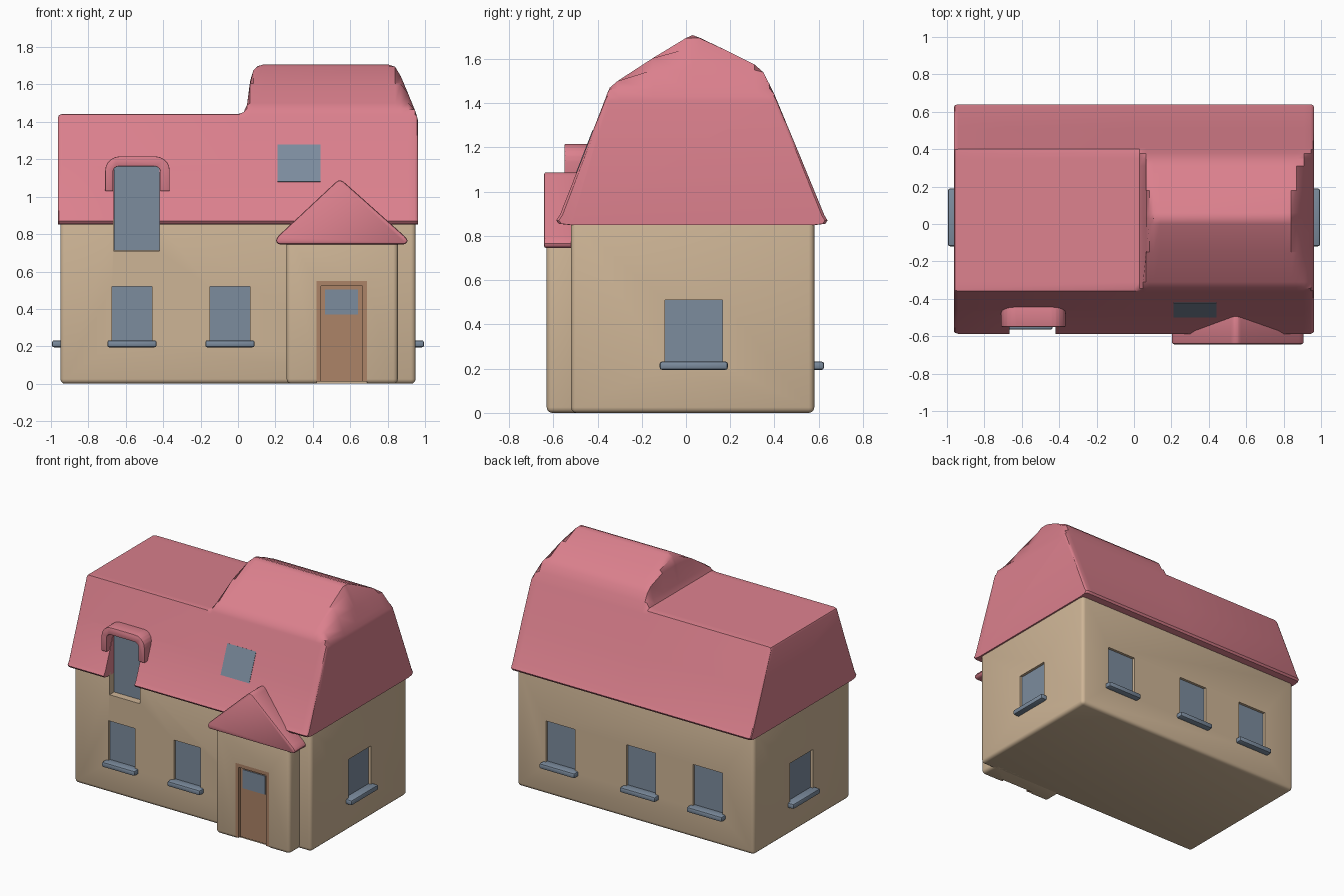
import bpy, bmesh, math
from mathutils import Vector

if "Cube" in bpy.data.objects:
    bpy.data.objects.remove(bpy.data.objects["Cube"])


def material(name, rgb):
    m = bpy.data.materials.new(name)
    lin = [((c / 255 + 0.055) / 1.055) ** 2.4 for c in rgb]
    m.diffuse_color = (*lin, 1)
    m.use_nodes = True
    m.node_tree.nodes["Principled BSDF"].inputs["Base Color"].default_value = m.diffuse_color
    return m


PINK = material("pink_roof", (219, 128, 141))
BEIGE = material("beige_plaster", (206, 181, 150))
BLUE = material("blue_grey_glass", (124, 140, 158))
BROWN = material("brown_door", (172, 131, 103))


def finish(name, bm, mat, bevel=0.0, segments=3):
    bmesh.ops.recalc_face_normals(bm, faces=bm.faces)
    if bevel:
        bmesh.ops.bevel(bm, geom=bm.edges[:], offset=bevel, segments=segments,
                        profile=0.5, affect='EDGES', clamp_overlap=True)
    me = bpy.data.meshes.new(name)
    bm.to_mesh(me)
    bm.free()
    me.materials.append(mat)
    ob = bpy.data.objects.new(name, me)
    bpy.context.collection.objects.link(ob)
    return ob


def box(name, lo, hi, mat, bevel=0.0, segments=3):
    bm = bmesh.new()
    bmesh.ops.create_cube(bm, size=1)
    for v in bm.verts:
        v.co = Vector([(a + b) / 2 + c * (b - a) for a, b, c in zip(lo, hi, v.co)])
    return finish(name, bm, mat, bevel, segments)


def prism(name, points, y0, y1, mat, bevel=0.0):
    """Outline in x, z extruded along y."""
    bm = bmesh.new()
    face = bm.faces.new([bm.verts.new((x, y0, z)) for x, z in points])
    out = bmesh.ops.extrude_face_region(bm, geom=[face])
    bmesh.ops.translate(bm, vec=(0, y1 - y0, 0),
                        verts=[g for g in out['geom'] if isinstance(g, bmesh.types.BMVert)])
    return finish(name, bm, mat, bevel, 2)


def cut(ob, lo, hi):
    """Subtract a box from an object."""
    cutter = box("cutter", lo, hi, ob.data.materials[0])
    cutter.hide_render = True
    mod = ob.modifiers.new("cut", 'BOOLEAN')
    mod.operation, mod.solver, mod.object = 'DIFFERENCE', 'EXACT', cutter
    bpy.context.view_layer.objects.active = ob
    bpy.ops.object.modifier_apply(modifier=mod.name)
    bpy.data.objects.remove(cutter)


# Main walls
walls = box("walls", (-0.95, -0.52, 0), (0.95, 0.58, 0.88), BEIGE, 0.025)

# Roof: one profile (y, z) lofted along x, clipped to a height at each station
profile = [(-0.53, 0.85), (-0.575, 0.855), (-0.587, 0.87), (-0.57, 0.895),
           (-0.46, 1.175), (-0.365, 1.42), (-0.358, 1.44), (-0.345, 1.47), (-0.31, 1.50),
           (-0.15, 1.604), (0, 1.695), (0.03, 1.708), (0.06, 1.697), (0.18, 1.64),
           (0.31, 1.575), (0.35, 1.54), (0.378, 1.485), (0.40, 1.44), (0.408, 1.42),
           (0.51, 1.175), (0.625, 0.895), (0.64, 0.87), (0.63, 0.855), (0.59, 0.85)]
stations = [(-0.962, 1.425, 0.98), (-0.957, 1.436, 0.992), (-0.94, 1.442, 1), (0.0, 1.442, 1),
            (0.03, 1.452, 1), (0.048, 1.49, 1), (0.065, 1.62, 1), (0.082, 1.675, 1),
            (0.105, 1.698, 1), (0.14, 1.71, 1), (0.80, 1.71, 1), (0.84, 1.695, 1),
            (0.87, 1.645, 1), (0.91, 1.55, 1), (0.945, 1.465, 1), (0.957, 1.43, 0.992),
            (0.962, 1.41, 0.98)]
bm = bmesh.new()
rings = [[bm.verts.new((x, 0.02 + (y - 0.02) * s, min(z, cap))) for y, z in profile]
         for x, cap, s in stations]
n = len(profile)
for a, b in zip(rings, rings[1:]):
    for i in range(n):
        j = (i + 1) % n
        bm.faces.new((a[i], a[j], b[j], b[i]))
bm.faces.new(rings[0])
bm.faces.new(rings[-1])
roof = finish("main_roof", bm, PINK)

# Tall window cut through the eave, with an arched hood
for ob in (roof, walls):
    cut(ob, (-0.665, -0.8, 0.71), (-0.42, -0.46, 1.16))
box("dormer_pane", (-0.664, -0.469, 0.711), (-0.421, -0.461, 1.162), BLUE)


def arch(x0, x1, z0, z1, r):
    pts = [(x0, z0)]
    for cx, start in ((x0 + r, 180), (x1 - r, 90)):
        for k in range(6):
            a = math.radians(start - 18 * k)
            pts.append((cx + r * math.cos(a), z1 - r + r * math.sin(a)))
    return pts + [(x1, z0)]


hood = arch(-0.71, -0.365, 1.03, 1.215, 0.075) + arch(-0.668, -0.415, 1.03, 1.162, 0.03)[::-1]
prism("dormer_hood", hood, -0.55, -0.43, PINK, 0.008)

# Skylight plate lying on the front slope
bm = bmesh.new()
quad = [bm.verts.new((x, -0.46 + (z - 1.175) * 0.39 - 0.003, z))
        for x, z in ((0.21, 1.08), (0.44, 1.08), (0.44, 1.28), (0.21, 1.28))]
out = bmesh.ops.extrude_face_region(bm, geom=[bm.faces.new(quad)])
bmesh.ops.translate(bm, vec=(0, 0.007, -0.003),
                    verts=[g for g in out['geom'] if isinstance(g, bmesh.types.BMVert)])
finish("skylight", bm, BLUE)


# Recessed windows with sills: wall axis, outward sign, wall position, centre, width, top
def window(name, axis, sign, wall, c, width, top):
    def span(a, b, u, z0, z1):
        d0, d1 = sorted((wall + sign * a, wall + sign * b))
        if axis == 0:
            return (d0, c - u, z0), (d1, c + u, z1)
        return (c - u, d0, z0), (c + u, d1, z1)
    h = width / 2
    cut(walls, *span(-0.025, 0.1, h, 0.215, top))
    box(name + "_pane", *span(-0.027, -0.019, h + 0.001, 0.214, top + 0.001), BLUE)
    box(name + "_sill", *span(-0.03, 0.044, h + 0.024, 0.195, 0.232), BLUE, 0.01, 2)


for i, c in enumerate((-0.567, -0.043)):
    window(f"front_window_{i + 1}", 1, -1, -0.52, c, 0.215, 0.52)
for i, c in enumerate((-0.58, -0.045, 0.60)):
    window(f"back_window_{i + 1}", 1, 1, 0.58, c, 0.235, 0.53)
window("right_window", 0, 1, 0.95, 0.035, 0.26, 0.51)
window("left_window", 0, -1, -0.95, 0.035, 0.26, 0.51)

# Porch with gabled roof
porch = box("porch", (0.26, -0.63, 0), (0.855, -0.45, 0.79), BEIGE, 0.025)
cut(porch, (0.42, -0.8, -0.1), (0.69, -0.595, 0.55))
prism("porch_roof", [(0.215, 0.745), (0.20, 0.765), (0.215, 0.79), (0.525, 1.08),
                     (0.545, 1.09), (0.565, 1.08), (0.89, 0.79), (0.91, 0.765),
                     (0.895, 0.745)], -0.643, -0.47, PINK, 0.012)

# Door, frame and glass
box("door", (0.42, -0.605, 0.012), (0.69, -0.59, 0.55), BROWN)
for name, lo, hi in (("left", (0.42, 0.012), (0.445, 0.55)),
                     ("right", (0.665, 0.012), (0.69, 0.55)),
                     ("top", (0.445, 0.522), (0.665, 0.55))):
    box("door_frame_" + name, (lo[0], -0.627, lo[1]), (hi[0], -0.6, hi[1]), BROWN)
box("door_glass", (0.465, -0.61, 0.37), (0.642, -0.604, 0.505), BLUE)

# Smooth shading that keeps sharp edges
for ob in bpy.data.objects:
    ob.select_set(True)
bpy.context.view_layer.objects.active = walls
bpy.ops.object.shade_smooth_by_angle(angle=math.radians(35))
